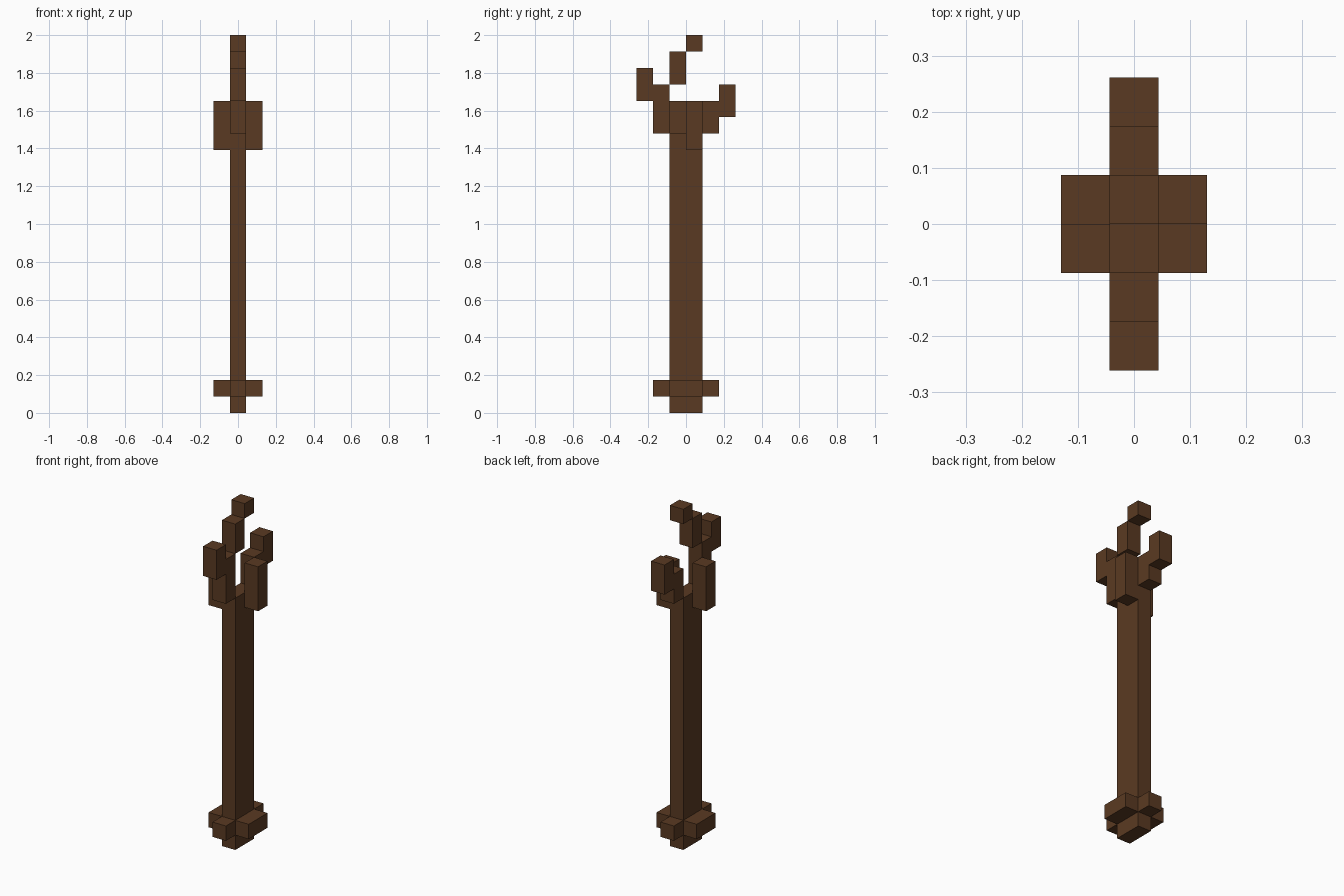
import bpy
import bmesh
from mathutils import Vector

default_cube = bpy.data.objects.get("Cube")
if default_cube:
    bpy.data.objects.remove(default_cube)

U = 2 / 23  # edge of one block

# Single bark colour
bark = bpy.data.materials.new("dark_brown_bark")
bark.use_nodes = True
colour = (0.102, 0.042, 0.016, 1)
bark.diffuse_color = colour
bark.node_tree.nodes["Principled BSDF"].inputs["Base Color"].default_value = colour


def block(name, x, y, z):
    """Box from (low, high) ranges counted in blocks."""
    low, high = (Vector(corner) * U for corner in zip(x, y, z))
    bm = bmesh.new()
    bmesh.ops.create_cube(bm, size=1)
    for v in bm.verts:
        v.co = [a + (c + 0.5) * (b - a) for a, b, c in zip(low, high, v.co)]
    mesh = bpy.data.meshes.new(name)
    bm.to_mesh(mesh)
    bm.free()
    mesh.materials.append(bark)
    obj = bpy.data.objects.new(name, mesh)
    bpy.context.collection.objects.link(obj)


MID = (-0.5, 0.5)

# Trunk
block("trunk", MID, (-1, 1), (0, 17))

# Root collar: a cross around the foot
block("root_left", (0.5, 1.5), (-1, 1), (1, 2))
block("root_right", (-1.5, -0.5), (-1, 1), (1, 2))
block("root_front", MID, (-2, -1), (1, 2))
block("root_back", MID, (1, 2), (1, 2))

# Side branches, staggered front to back
block("branch_left", (0.5, 1.5), (0, 1), (16, 19))
block("branch_right", (-1.5, -0.5), (-1, 0), (16, 19))

# Front branch steps outward, then back in towards the crown
block("front_branch_inner", MID, (-2, -1), (17, 20))
block("front_branch_outer", MID, (-3, -2), (19, 21))
block("crown_branch", MID, (-1, 0), (20, 22))
block("crown_tip", MID, (0, 1), (22, 23))

# Back branch
block("back_branch_inner", MID, (1, 2), (17, 19))
block("back_branch_outer", MID, (2, 3), (18, 20))
